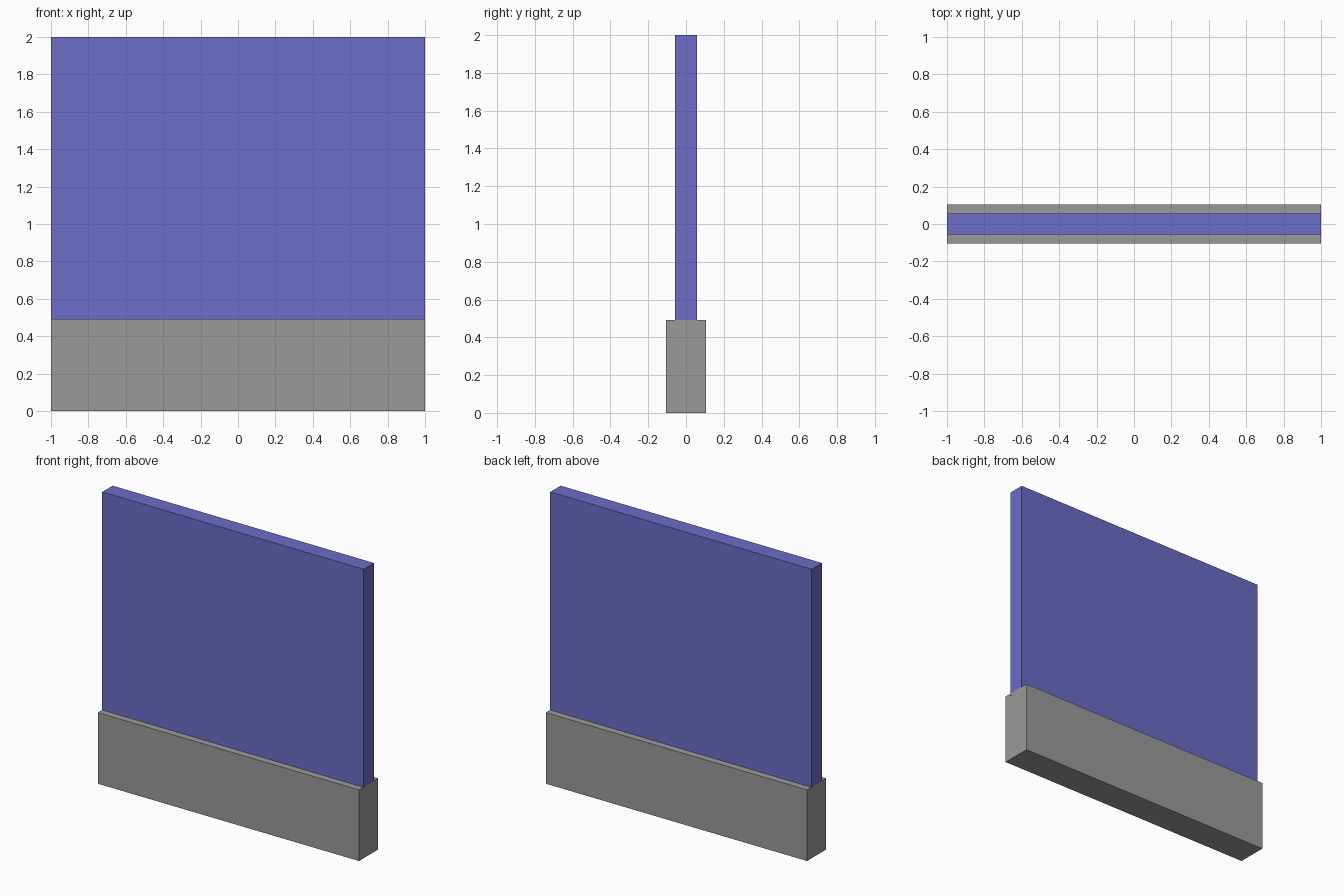
import bpy

if "Cube" in bpy.data.objects:
    bpy.data.objects.remove(bpy.data.objects["Cube"])


def material(name, rgb):
    m = bpy.data.materials.new(name)
    m.diffuse_color = (*rgb, 1)
    m.use_nodes = True
    m.node_tree.nodes["Principled BSDF"].inputs["Base Color"].default_value = m.diffuse_color
    return m


def box(name, lo, hi, mat):
    bpy.ops.mesh.primitive_cube_add(size=1, location=[(a + b) / 2 for a, b in zip(lo, hi)])
    o = bpy.context.object
    o.name = name
    o.scale = [b - a for a, b in zip(lo, hi)]
    bpy.ops.object.transform_apply(location=False, rotation=False, scale=True)
    o.data.materials.append(mat)
    return o


grey = material("concrete_grey", (0.323, 0.323, 0.323))
blue = material("panel_blue", (0.15, 0.15, 0.578))

# Low plinth and the panel standing on it
box("base_plinth", (-1, -0.105, 0), (1, 0.105, 0.492), grey)
box("upper_panel", (-1, -0.057, 0.492), (1, 0.057, 2), blue)

# Tiny square tabs on the plinth ends, at opposite corners of the panel
for side, name in ((1, "right_tab"), (-1, "left_tab")):
    ys = sorted((-side * 0.058, -side * 0.04))
    xs = sorted((side * 0.998, side * 1.001))
    box(name, (xs[0], ys[0], 0.476), (xs[1], ys[1], 0.492), grey)
